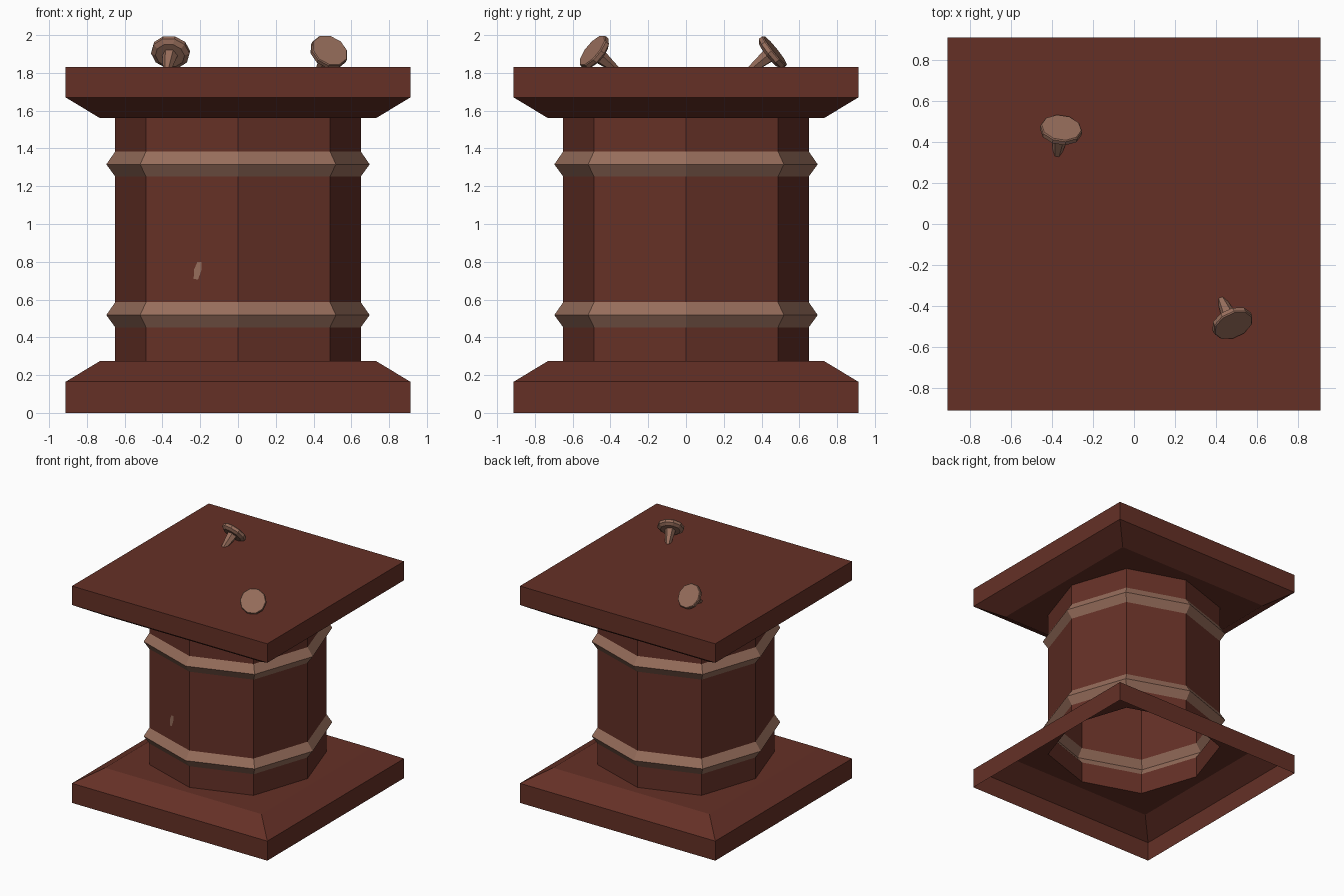
import bpy, bmesh, math
from mathutils import Vector, Matrix

if "Cube" in bpy.data.objects:
    bpy.data.objects.remove(bpy.data.objects["Cube"])


def material(name, rgb):
    m = bpy.data.materials.new(name)
    m.diffuse_color = (*rgb, 1)
    m.use_nodes = True
    m.node_tree.nodes["Principled BSDF"].inputs["Base Color"].default_value = m.diffuse_color
    return m


red_wood = material("dark_red_wood", (0.130, 0.030, 0.0195))
tan_trim = material("tan_trim", (0.310, 0.155, 0.106))


def finish(name, bm, mats):
    me = bpy.data.meshes.new(name)
    bm.to_mesh(me)
    bm.free()
    for m in mats:
        me.materials.append(m)
    ob = bpy.data.objects.new(name, me)
    bpy.context.collection.objects.link(ob)
    return ob


def eight(axis, diag, z):
    """Eight-point loop: axis points at distance axis, corners at (diag, diag)."""
    pts = []
    for sx, sy in ((1, 0), (1, 1), (0, 1), (-1, 1), (-1, 0), (-1, -1), (0, -1), (1, -1)):
        r = diag if sx and sy else axis
        pts.append(Vector((sx * r, sy * r, z)))
    return pts


def loft(bm, loops, cap_start=False, cap_end=False):
    rings = [[bm.verts.new(p) for p in lp] for lp in loops]
    n = len(rings[0])
    for a, b in zip(rings, rings[1:]):
        for i in range(n):
            j = (i + 1) % n
            bm.faces.new((a[i], a[j], b[j], b[i]))
    if cap_start:
        bm.faces.new(rings[0][::-1])
    if cap_end:
        bm.faces.new(rings[-1])


R, D = 0.65, 0.487          # column octagon
Z0, Z1 = 0.275, 1.56        # column ends

# base slab, hollow and open underneath
bm = bmesh.new()
loft(bm, [eight(0.912, 0.912, 0), eight(0.912, 0.912, 0.165),
          eight(0.73, 0.73, Z0), eight(R, D, Z0)])
finish("base_slab", bm, [red_wood])

# top slab
bm = bmesh.new()
loft(bm, [eight(R, D, Z1), eight(0.73, 0.73, Z1),
          eight(0.912, 0.912, 1.67), eight(0.912, 0.912, 1.83)], cap_end=True)
finish("top_slab", bm, [red_wood])

# eight-sided column with two ridged bands
bm = bmesh.new()
loops = [eight(R, D, Z0)]
for zc in (0.518, 1.316):
    loops += [eight(R, D, zc - 0.065), eight(0.697, 0.518, zc), eight(R, D, zc + 0.068)]
loops.append(eight(R, D, Z1))
loft(bm, loops)
for f in bm.faces:
    z = f.calc_center_median().z
    f.material_index = int(min(abs(z - 0.518), abs(z - 1.316)) < 0.06)
finish("column", bm, [red_wood, tan_trim])


# small chip mark on the front of the column
bm = bmesh.new()
outline = [(-0.235, 0.71), (-0.212, 0.705), (-0.192, 0.76),
           (-0.192, 0.80), (-0.215, 0.80), (-0.232, 0.76)]
bm.faces.new([bm.verts.new((x, -R - x / D * (D - R) * -1 - 0.003, z)) for x, z in outline])
finish("chip_mark", bm, [tan_trim])


# tilted nails with wide heads on the top slab
def nail(name, centre, direction):
    bm = bmesh.new()

    def ring(r, z, n):
        return [Vector((r * math.cos(2 * math.pi * i / n), r * math.sin(2 * math.pi * i / n), z))
                for i in range(n)]
    loft(bm, [ring(r, z, 10) for r, z in
              ((0.078, -0.045), (0.103, -0.028), (0.103, -0.006), (0.098, 0))], True, True)
    loft(bm, [ring(0.02, -0.18, 6), ring(0.042, -0.04, 6)], True, False)
    rot = Vector(direction).to_track_quat('Z', 'Y').to_matrix().to_4x4()
    bm.transform(Matrix.Translation(centre) @ rot)
    finish(name, bm, [tan_trim])


nail("front_nail", (0.487, -0.497, 1.92), (0.34, -0.73, 0.60))
nail("back_nail", (-0.355, 0.472, 1.92), (0.12, 0.77, 0.62))
